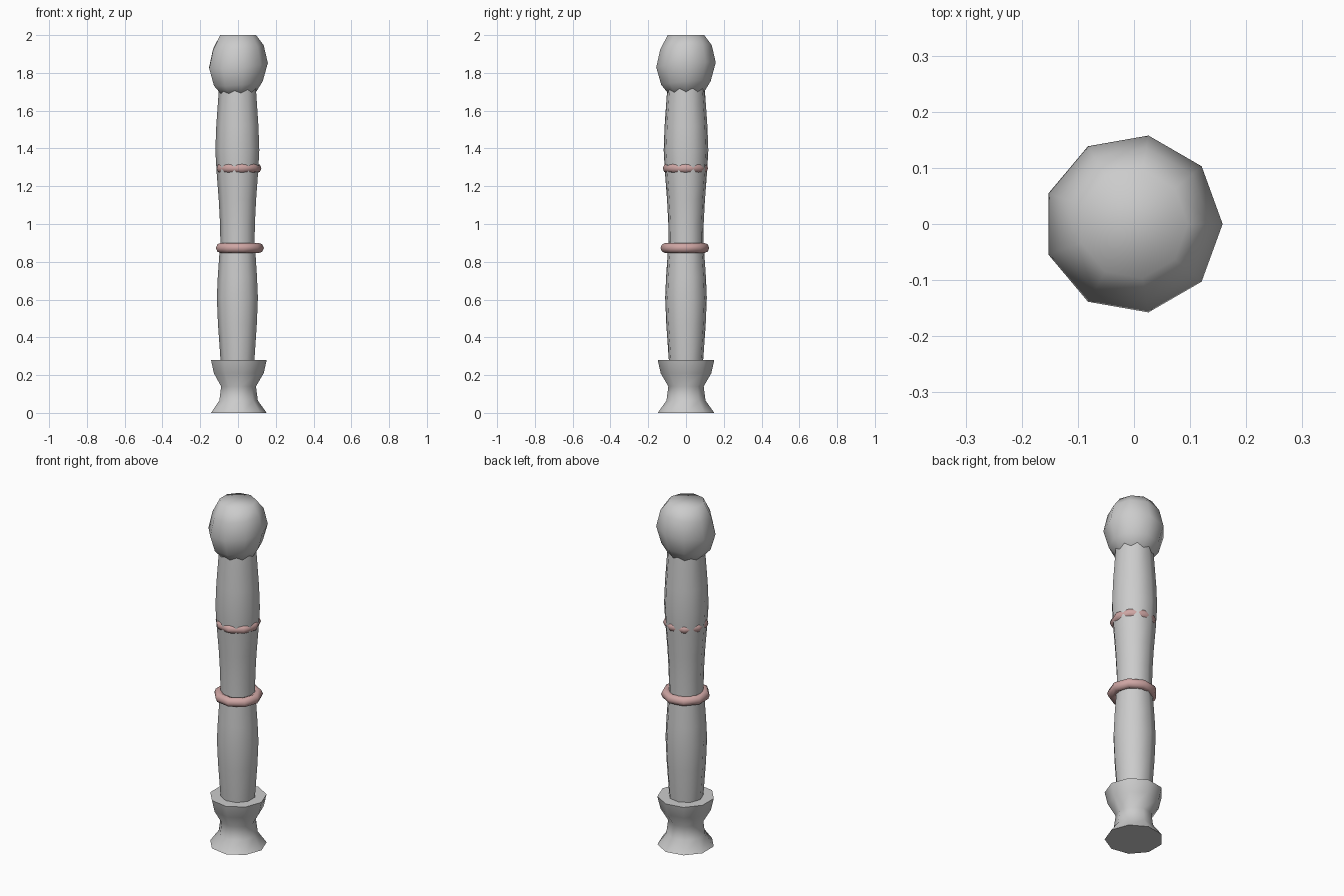
import bpy, bmesh
from math import sin, cos, pi, radians

if "Cube" in bpy.data.objects:
    bpy.data.objects.remove(bpy.data.objects["Cube"])

SIDES = 9


def finish(bm, name, mat=None):
    bmesh.ops.recalc_face_normals(bm, faces=bm.faces)
    mesh = bpy.data.meshes.new(name)
    bm.to_mesh(mesh)
    bm.free()
    obj = bpy.data.objects.new(name, mesh)
    bpy.context.collection.objects.link(obj)
    if mat:
        mesh.materials.append(mat)
    bpy.ops.object.select_all(action='DESELECT')
    obj.select_set(True)
    bpy.context.view_layer.objects.active = obj
    bpy.ops.object.shade_smooth_by_angle(angle=radians(65))
    return obj


def lathe(name, profile, phase=0.0, centre=(0, 0), closed=False, tilt=0.0, mat=None):
    """Turn (radius, height) points into a nine-sided form."""
    bm = bmesh.new()
    last = len(profile) - 1
    rings = []
    for i, (r, z) in enumerate(profile):
        slope = tilt if 0 < i < last else 0.0
        ring = []
        for k in range(SIDES):
            a = phase + 2 * pi * k / SIDES
            x, y = r * cos(a), r * sin(a)
            ring.append(bm.verts.new((x + centre[0], y + centre[1], z + slope * (x + y))))
        rings.append(ring)
    pairs = list(zip(rings, rings[1:]))
    if closed:
        pairs.append((rings[-1], rings[0]))
    for low, high in pairs:
        for k in range(SIDES):
            n = (k + 1) % SIDES
            bm.faces.new((low[k], low[n], high[n], high[k]))
    if not closed:
        bm.faces.new(rings[0])
        bm.faces.new(rings[-1])
    return finish(bm, name, mat)


def band(name, z, outer, thick, centre, mat):
    section = [(outer - thick + thick * cos(2 * pi * i / 8),
                z + thick * sin(2 * pi * i / 8)) for i in range(8)]
    return lathe(name, section, centre=centre, closed=True, mat=mat)


pink = bpy.data.materials.new("dusty_pink")
pink.diffuse_color = (0.62, 0.38, 0.37, 1)
pink.use_nodes = True
pink.node_tree.nodes["Principled BSDF"].inputs["Base Color"].default_value = pink.diffuse_color

# Flared foot
lathe("foot", [(0.152, 0), (0.105, 0.065), (0.095, 0.14),
               (0.136, 0.21), (0.152, 0.28)])

# Two swelling shaft sections
lathe("lower_shaft", [(0.09, 0.25), (0.094, 0.30), (0.106, 0.47), (0.112, 0.61),
                      (0.107, 0.72), (0.096, 0.88)], phase=pi)
lathe("upper_shaft", [(0.093, 0.87), (0.095, 1.0), (0.102, 1.13), (0.113, 1.27),
                      (0.120, 1.39), (0.115, 1.52), (0.100, 1.73)], phase=pi)

# Coloured bands
band("lower_band", 0.873, 0.131, 0.027, (0.006, -0.006), pink)
band("upper_band", 1.295, 0.122, 0.026, (0.002, -0.003), pink)

# Knob on top
lathe("knob", [(0.086, 1.68), (0.133, 1.745), (0.160, 1.84),
               (0.138, 1.935), (0.098, 2.0)], centre=(-0.002, 0), tilt=0.08)
